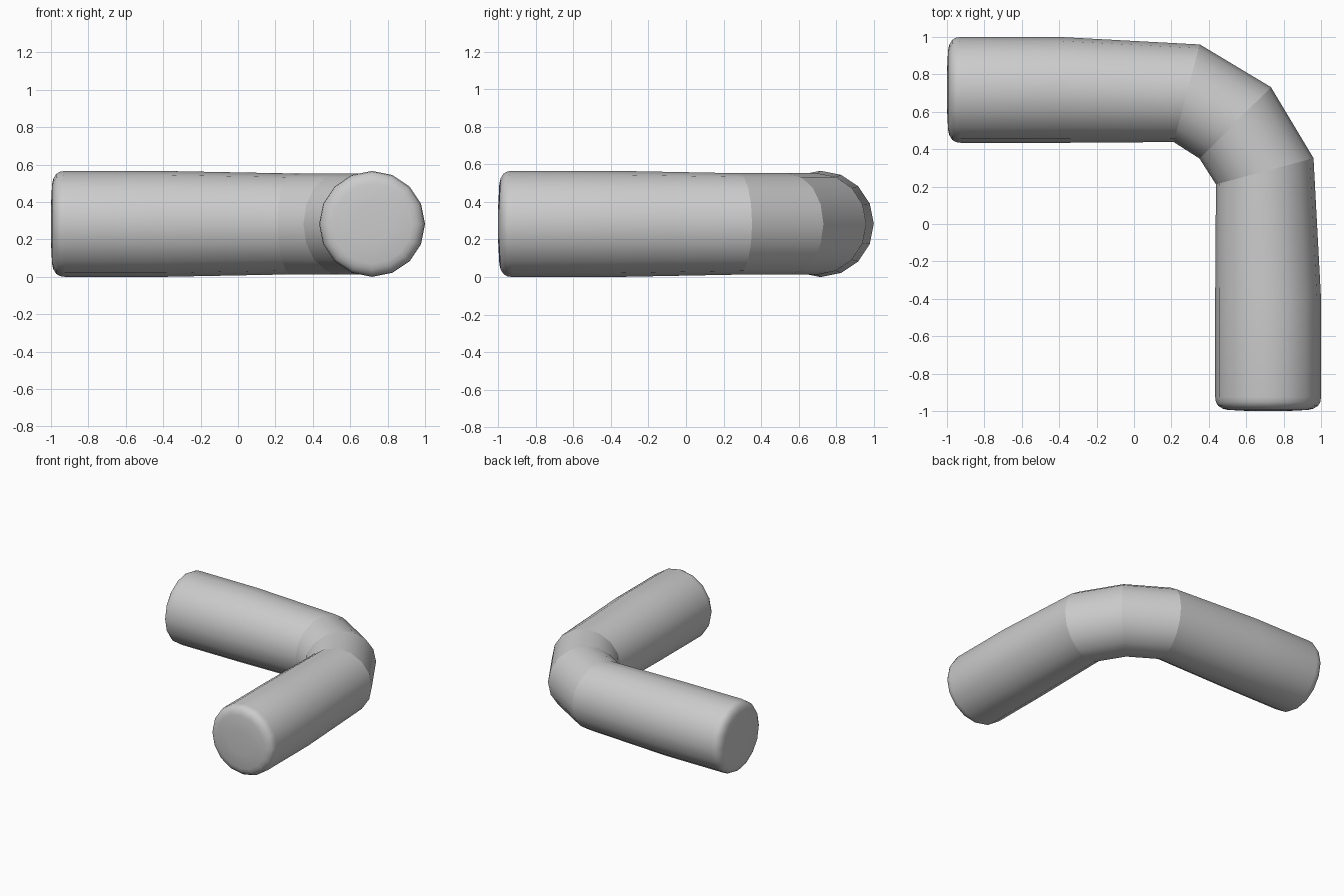
import bpy, bmesh, math
from mathutils import Vector

if "Cube" in bpy.data.objects:
    bpy.data.objects.remove(bpy.data.objects["Cube"])

SIDES = 16
AXIS, R, RB = 0.717, 0.283, 0.27   # leg axis offset, leg radius, bend radius
bm = bmesh.new()


def ring(cx, cy, r, deg, rz=None):
    # Circle of vertices; deg is the direction of its horizontal diameter
    d = Vector((math.cos(math.radians(deg)), math.sin(math.radians(deg)), 0))
    out = []
    for i in range(SIDES):
        a = 2 * math.pi * i / SIDES
        p = Vector((cx, cy, R)) + d * r * math.cos(a)
        p.z += (rz or r) * math.sin(a)
        out.append(bm.verts.new(p))
    return out


# Half of the path: rounded end, straight leg, start of the bend
half = [(-t, AXIS, r, 90) for t, r in
        ((1.0, 0.1), (0.994, 0.215), (0.987, 0.243), (0.972, 0.267),
         (0.952, 0.279), (0.925, R), (-0.0 + 0.4, R))]
half.append((0.282, 0.699, RB, 75))
# The other half is the same path mirrored across the diagonal
path = half + [(0.541, 0.541, RB, 45)]
path += [(y, x, r, 90 - a) for x, y, r, a in reversed(half)]

rings = [ring(*p) for p in path]
for a, b in zip(rings, rings[1:]):
    for i in range(SIDES):
        j = (i + 1) % SIDES
        bm.faces.new((a[i], a[j], b[j], b[i]))
bm.faces.new(rings[0])
bm.faces.new(rings[-1])
bmesh.ops.recalc_face_normals(bm, faces=bm.faces)

# Smooth tube with crisp mitre seams at the bend
for f in bm.faces:
    f.smooth = True
n = len(half)
for r in rings[n - 1:n + 2]:
    for i in range(SIDES):
        bm.edges.get((r[i], r[(i + 1) % SIDES])).smooth = False

mesh = bpy.data.meshes.new("pipe_elbow")
bm.to_mesh(mesh)
bm.free()
bpy.context.collection.objects.link(bpy.data.objects.new("pipe_elbow", mesh))
